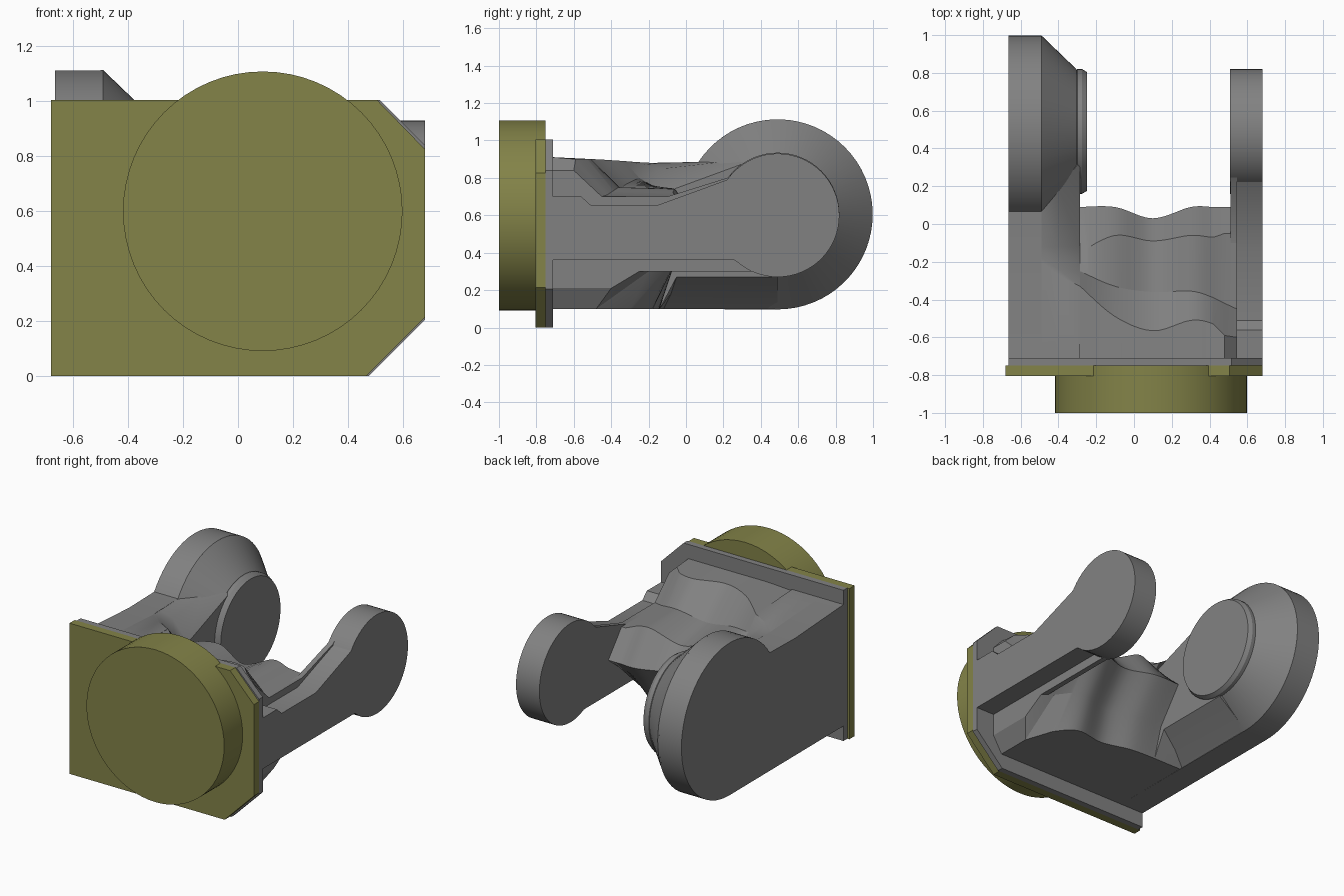
import bpy, bmesh, math

if "Cube" in bpy.data.objects:
    bpy.data.objects.remove(bpy.data.objects["Cube"])


def material(name, rgb):
    m = bpy.data.materials.new(name)
    m.diffuse_color = (*rgb, 1)
    m.use_nodes = True
    m.node_tree.nodes["Principled BSDF"].inputs["Base Color"].default_value = m.diffuse_color
    return m


olive = material("olive", (0.227, 0.227, 0.065))
grey = material("dark_grey", (0.222, 0.222, 0.222))


def loft(name, sections, mat=grey, angle=25):
    """Skin matching closed rings of 3D points and cap both ends."""
    bm = bmesh.new()
    rings = [[bm.verts.new(p) for p in s] for s in sections]
    n = len(rings[0])
    for a, b in zip(rings, rings[1:]):
        for i in range(n):
            j = (i + 1) % n
            bm.faces.new((a[i], a[j], b[j], b[i]))
    bm.faces.new(rings[0])
    bm.faces.new(rings[-1])
    bmesh.ops.recalc_face_normals(bm, faces=bm.faces)
    me = bpy.data.meshes.new(name)
    bm.to_mesh(me)
    bm.free()
    ob = bpy.data.objects.new(name, me)
    bpy.context.collection.objects.link(ob)
    me.materials.append(mat)
    bpy.ops.object.select_all(action='DESELECT')
    ob.select_set(True)
    bpy.context.view_layer.objects.active = ob
    bpy.ops.object.shade_smooth_by_angle(angle=math.radians(angle))
    return ob


def along_x(x, pts):
    return [(x, y, z) for y, z in pts]


def along_y(y, pts):
    return [(x, y, z) for x, z in pts]


def arc(cu, cv, r, a0=0, a1=360, n=64):
    full = a1 - a0 == 360
    return [(cu + r * math.cos(math.radians(a0 + (a1 - a0) * i / n)),
             cv + r * math.sin(math.radians(a0 + (a1 - a0) * i / n)))
            for i in range(n if full else n + 1)]


# Front mounting plate, round boss and grey flange behind
plate = [(-.68, 0), (.465, 0), (.68, .215), (.68, .825), (.505, 1.005), (-.68, 1.005)]
loft("front_plate", [along_y(y, plate) for y in (-.805, -.75)], olive)
boss = arc(.09, .6, .508)
loft("front_boss", [along_y(y, boss) for y in (-1, -.75)], olive)
flange = [(-.665, 0), (.475, 0), (.68, .205), (.68, .84), (.515, 1.005), (-.665, 1.005)]
loft("flange", [along_y(y, flange) for y in (-.75, -.71)])

# Large left arm: flat outer slab with a rounded end
slab = [(-.71, .1)] + arc(.49, .605, .508, -90, 146.5, 44) + [(-.2, .88), (-.71, .91)]
loft("left_arm_slab", [along_x(x, slab) for x in (-.665, -.49)])

# Left arm inner side, bevelled underneath and hollowed on top
outer = [(-.71, .1), (-.14, .1), (-.12, .1), (.49, .1), (.49, .6), (.07, .885),
         (-.12, .88), (-.18, .88), (-.2, .88), (-.71, .91)]
middle = [(-.71, .1), (-.14, .1), (-.08, .18), (.49, .18), (.49, .6), (.19, .885),
          (-.12, .85), (-.24, .87), (-.27, .885), (-.71, .91)]
inner = [(-.71, .1), (-.14, .1), (-.05, .27), (.49, .27), (.49, .6), (.33, .885),
         (-.12, .72), (-.25, .80), (-.33, .89), (-.71, .91)]
loft("left_arm_inner", [along_x(-.49, outer), along_x(-.40, middle),
                        along_x(-.285, inner)], angle=35)

# Left hub: cone with a raised round pad
loft("left_hub", [along_x(x, arc(.49, .605, r)) for x, r in
                  ((-.5, .508), (-.49, .508), (-.305, .33), (-.30, .315))])
loft("left_pad", [along_x(x, arc(.49, .605, r)) for x, r in
                  ((-.31, .315), (-.30, .33), (-.275, .33), (-.25, .315))])

# Central body: saddle on top, necked pointed cross bar at the rear
keys = [  # x, zb, yb, ym, tip, ye, ze, yr, zr, yt, zt
    (-.285, .1, -.14, -.08, .09, -.15, .74, -.25, .80, -.33, .89),
    (-.1, .1, -.15, -.08, .09, -.06, .74, -.33, .76, -.49, .90),
    (.1, .1, -.20, -.14, .03, -.09, .67, -.36, .72, -.565, .90),
    (.3, .1, -.18, -.08, .09, -.06, .74, -.355, .75, -.51, .90),
    (.42, .1, -.30, -.12, .09, -.07, .72, -.39, .73, -.53, .90),
    (.48, .1, -.48, -.20, .09, -.05, .70, -.42, .71, -.59, .90),
    (.545, .21, -.40, -.25, .09, -.05, .70, -.45, .70, -.60, .84)]


def spline(p, q, r, s, t):
    return .5 * (2 * q + (r - p) * t + (2 * p - 5 * q + 4 * r - s) * t * t
                 + (3 * q - p - 3 * r + s) * t ** 3)


rows = []
for i in range(len(keys) - 1):
    quad = [keys[max(0, min(len(keys) - 1, i + d))] for d in (-1, 0, 1, 2)]
    steps = 6 if i <= 3 else 1
    rows += [[spline(*v, k / steps) for v in zip(*quad)] for k in range(steps)]
rows.append(keys[-1])
loft("central_body", [along_x(x, [
    (-.71, zb), (yb, zb), (ym, .30), (tip, .53), (ye, ze), (yr, zr), (yt, zt),
    (-.71, zt + .01 if zt > .86 else zt)])
    for x, zb, yb, ym, tip, ye, ze, yr, zr, yt, zt in rows])

# Slim right arm: outer bar, slightly deeper inner rib, round end
bar = [(-.71, .36), (.26, .36), (.35, .30), (.49, .30), (.49, .85), (.27, .83),
       (.22, .79), (-.15, .655), (-.51, .655), (-.56, .70), (-.71, .70)]
loft("right_arm_bar", [along_x(x, bar) for x in (.53, .68)])
rib = [(-.3, .30), (.45, .30), (.45, .88), (.31, .875), (.22, .80), (-.1, .70), (-.3, .70)]
loft("right_arm_rib", [along_x(x, rib) for x in (.51, .545)])
loft("right_hub", [along_x(x, arc(.49, .6, .33)) for x in (.508, .68)])
